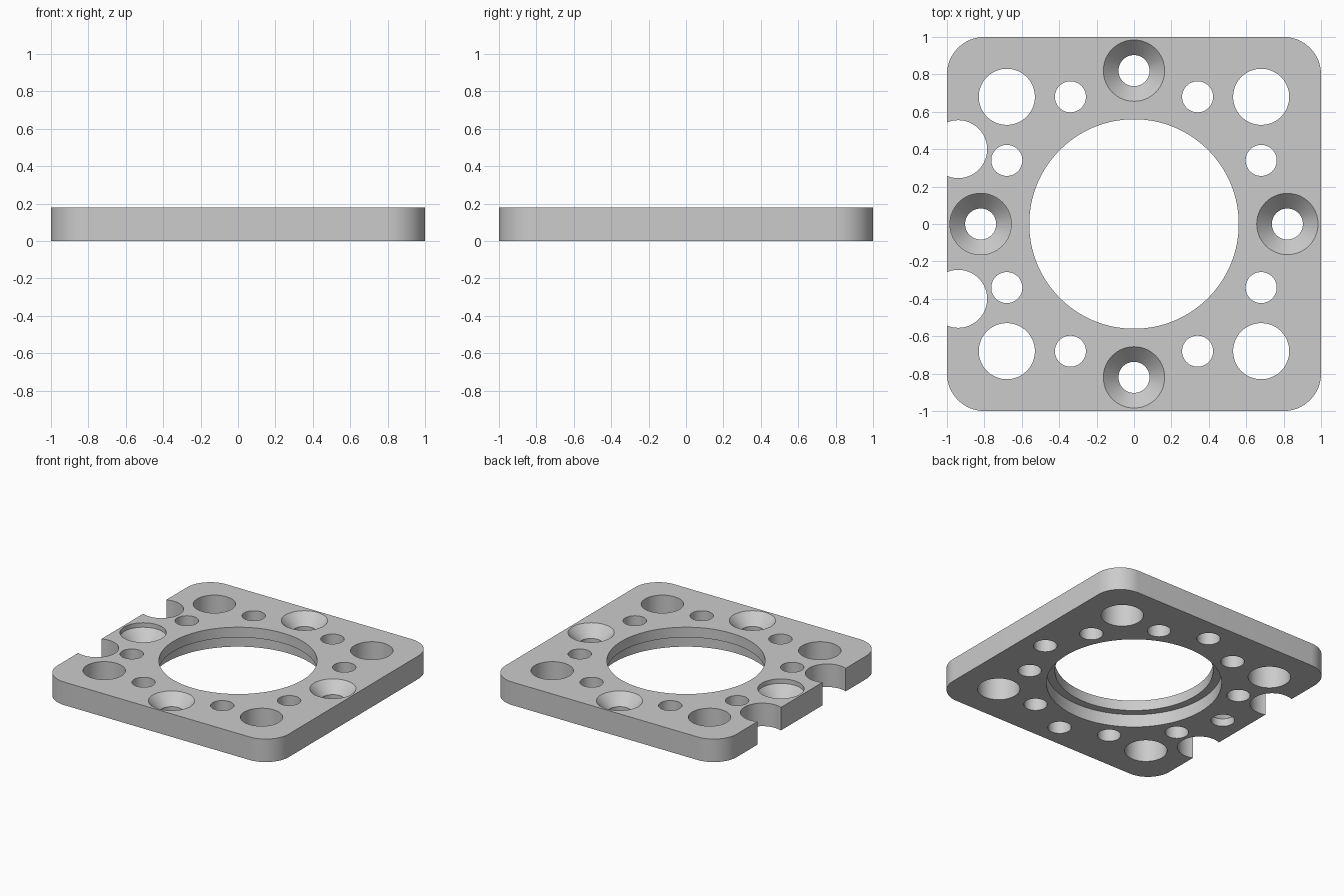
import bpy
import bmesh
import math

cube = bpy.data.objects.get("Cube")
if cube:
    bpy.data.objects.remove(cube)

T = 0.18          # plate thickness
OVER = 0.05       # cutter overshoot

grey = bpy.data.materials.new("plain grey")
grey.use_nodes = True
colour = (0.6, 0.6, 0.6, 1)
grey.diffuse_color = colour
grey.node_tree.nodes["Principled BSDF"].inputs["Base Color"].default_value = colour


def make_object(name, bm):
    bmesh.ops.recalc_face_normals(bm, faces=bm.faces[:])
    mesh = bpy.data.meshes.new(name)
    bm.to_mesh(mesh)
    bm.free()
    obj = bpy.data.objects.new(name, mesh)
    bpy.context.collection.objects.link(obj)
    return obj


def rounded_plate(name, half, radius, steps=16):
    bm = bmesh.new()
    verts = []
    for quarter in range(4):
        start = quarter * math.pi / 2
        mid = start + math.pi / 4
        cx = math.copysign(half - radius, math.cos(mid))
        cy = math.copysign(half - radius, math.sin(mid))
        for i in range(steps + 1):
            a = start + i / steps * math.pi / 2
            verts.append(bm.verts.new((cx + radius * math.cos(a), cy + radius * math.sin(a), 0)))
    base = bm.faces.new(verts)
    top = bmesh.ops.extrude_face_region(bm, geom=[base])["geom"]
    bmesh.ops.translate(bm, vec=(0, 0, T), verts=[v for v in top if isinstance(v, bmesh.types.BMVert)])
    return make_object(name, bm)


def add_lathe(bm, x, y, profile, segments=64):
    """Closed turned solid from (radius, height) pairs, bottom to top."""
    rings = []
    for r, z in profile:
        angles = [2 * math.pi * i / segments for i in range(segments)]
        rings.append([bm.verts.new((x + r * math.cos(a), y + r * math.sin(a), z)) for a in angles])
    for low, high in zip(rings, rings[1:]):
        for i in range(segments):
            j = (i + 1) % segments
            bm.faces.new((low[i], low[j], high[j], high[i]))
    bm.faces.new(rings[0][::-1])
    bm.faces.new(rings[-1])


def straight(r):
    return [(r, -OVER), (r, T + OVER)]


def countersink(top):
    return [(0.083, -OVER), (0.083, top - 0.085), (0.164, top), (0.164, T + OVER)]


plate = rounded_plate("mounting_plate", 1.0, 0.2)
cut = bmesh.new()

# Central bore, wider on the underside
add_lathe(cut, 0, 0, [(0.62, -OVER), (0.62, 0.1), (0.56, 0.1), (0.56, T + OVER)], 128)

# Corner holes and the pairs of small holes between them
for sx in (-1, 1):
    for sy in (-1, 1):
        add_lathe(cut, sx * 0.68, sy * 0.68, straight(0.15))
        add_lathe(cut, sx * 0.34, sy * 0.68, straight(0.083))
        add_lathe(cut, sx * 0.68, sy * 0.34, straight(0.083))

# Countersunk screw holes, the one between the notches set deeper
for x, y, top in ((0.82, 0, T), (0, 0.82, T), (0, -0.82, T), (-0.82, 0, 0.145)):
    add_lathe(cut, x, y, countersink(top))

# Round notches in the right edge
for sy in (-1, 1):
    add_lathe(cut, -0.94, sy * 0.4, straight(0.155))

cutter = make_object("hole_cutter", cut)
cutter.hide_render = True

# Cut the holes and keep only the plate
holes = plate.modifiers.new("holes", 'BOOLEAN')
holes.operation = 'DIFFERENCE'
holes.solver = 'EXACT'
holes.object = cutter
bpy.context.view_layer.update()
result = bpy.data.meshes.new_from_object(plate.evaluated_get(bpy.context.evaluated_depsgraph_get()))
plate.modifiers.clear()
plate.data = result
bpy.data.objects.remove(cutter)

result.materials.clear()
result.materials.append(grey)
for poly in result.polygons:
    poly.material_index = 0

bpy.ops.object.select_all(action='DESELECT')
plate.select_set(True)
bpy.context.view_layer.objects.active = plate
bpy.ops.object.shade_smooth_by_angle(angle=math.radians(30))
